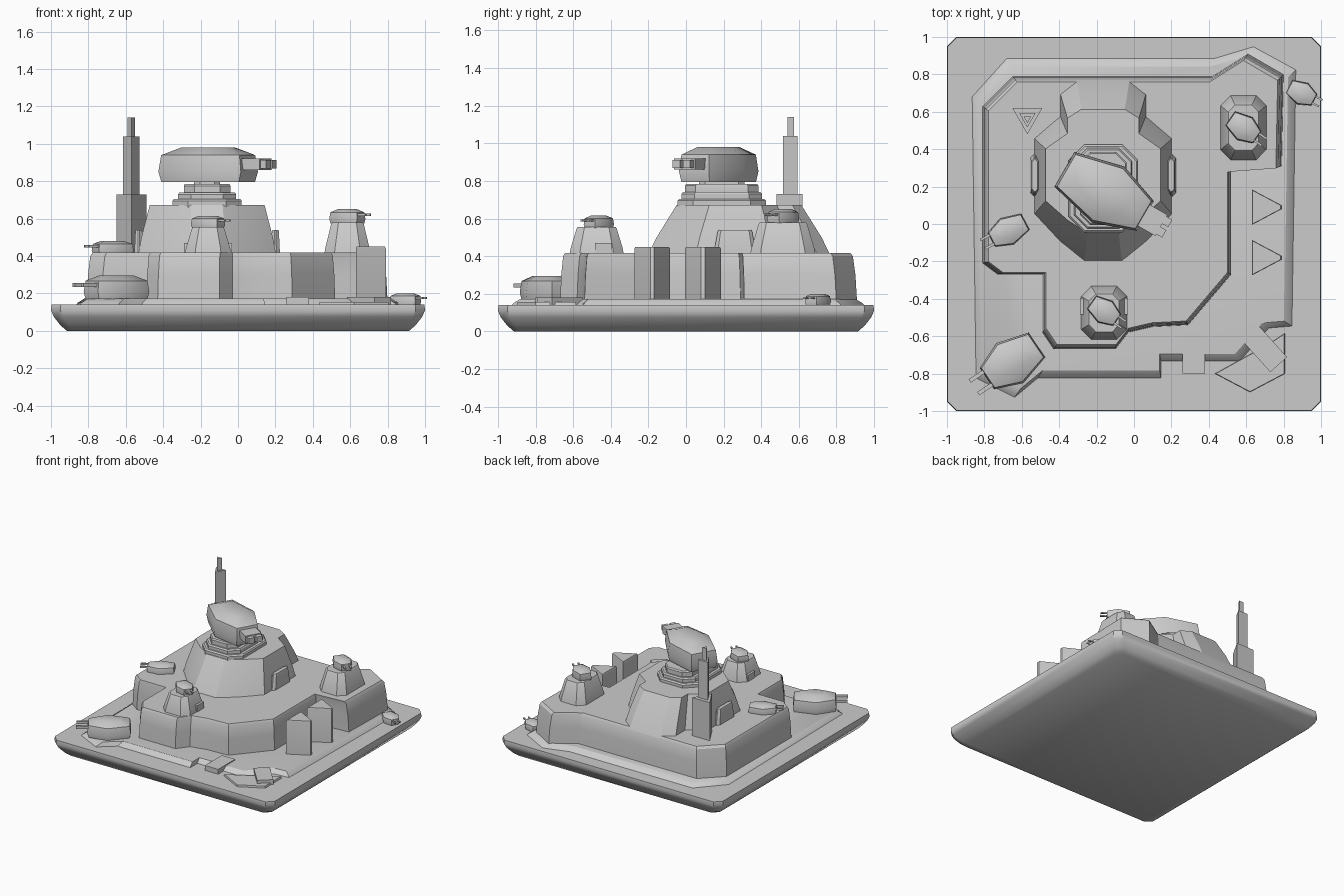
import bpy, bmesh, math
from mathutils import Vector, Matrix

cube = bpy.data.objects.get("Cube")
if cube:
    bpy.data.objects.remove(cube, do_unlink=True)

grey = bpy.data.materials.new("plain grey")
grey.use_nodes = True
tone = (0.6, 0.6, 0.6, 1)
grey.diffuse_color = tone
grey.node_tree.nodes["Principled BSDF"].inputs["Base Color"].default_value = tone


def loft(name, outline, centre, levels, turn=0.0, smooth=30):
    """Stack scaled copies of an outline: levels are (z, x scale, y scale)."""
    bm = bmesh.new()
    spin = Matrix.Rotation(turn, 3, 'Z')
    rings = []
    for z, sx, sy in levels:
        ring = []
        for x, y in outline:
            p = spin @ Vector((x * sx, y * sy, z))
            ring.append(bm.verts.new((p.x + centre[0], p.y + centre[1], p.z)))
        rings.append(ring)
    n = len(outline)
    for low, high in zip(rings, rings[1:]):
        for i in range(n):
            j = (i + 1) % n
            bm.faces.new((low[i], low[j], high[j], high[i]))
    bm.faces.new(rings[0][::-1])
    bm.faces.new(rings[-1])
    bmesh.ops.recalc_face_normals(bm, faces=bm.faces)
    mesh = bpy.data.meshes.new(name)
    bm.to_mesh(mesh)
    bm.free()
    mesh.materials.append(grey)
    obj = bpy.data.objects.new(name, mesh)
    bpy.context.collection.objects.link(obj)
    bpy.ops.object.select_all(action='DESELECT')
    obj.select_set(True)
    bpy.context.view_layer.objects.active = obj
    bpy.ops.object.shade_smooth_by_angle(angle=math.radians(smooth))
    return obj


def chamfered(hx, hy, c):
    """Rectangle outline with cut corners."""
    return [(-hx + c, -hy), (hx - c, -hy), (hx, -hy + c), (hx, hy - c),
            (hx - c, hy), (-hx + c, hy), (-hx, hy - c), (-hx, -hy + c)]


def box(name, centre, size, z0, z1, turn=0.0):
    hx, hy = size[0] / 2, size[1] / 2
    return loft(name, [(-hx, -hy), (hx, -hy), (hx, hy), (-hx, hy)], centre,
                [(z0, 1, 1), (z1, 1, 1)], turn)


def turret_head(name, centre, size, width, z0, z1, degrees):
    """Six-sided gun house, facing local +x, with a sloping roof."""
    turn = math.radians(degrees)
    side = [(1, -.36), (1, .36), (.1, .68), (-.96, .42), (-.96, -.42), (.1, -.68)]
    outline = [(x * size, y * size * width) for x, y in side]
    h = z1 - z0
    return loft(name, outline, centre,
                [(z0, .94, .94), (z0 + h * .3, 1, 1), (z0 + h * .78, .95, .92), (z1, .55, .5)],
                turn, 40)


def twin_guns(name, centre, start, length, gap, thick, z, degrees):
    turn = math.radians(degrees)
    ahead = start + length / 2
    for label, side in (("left", 1), ("right", -1)):
        x = centre[0] + math.cos(turn) * ahead - math.sin(turn) * gap * side
        y = centre[1] + math.sin(turn) * ahead + math.cos(turn) * gap * side
        box(f"{label}_{name}", (x, y), (length, thick), z - thick / 2, z + thick / 2, turn)


# Base slab and low deck
loft("base_slab", chamfered(1, 1, .05), (0, 0),
     [(0, .915, .915), (.03, .95, .95), (.075, .985, .985), (.11, 1, 1), (.14, .997, .997)], smooth=40)
deck = [(-.82, -.8), (-.62, -.9), (-.5, -.8), (.14, -.8), (.14, -.71), (.55, -.71),
        (.7, -.54), (.82, -.53), (.84, .8), (.62, .92), (.42, .86), (-.66, .86), (-.84, .66)]
loft("deck", deck, (0, 0), [(.13, 1.04, 1.04), (.15, 1.02, 1.02), (.172, .98, .98)])
box("straight_ramp", (.32, -.69), (.12, .22), .13, .18)
box("angled_ramp", (.7, -.67), (.12, .22), .13, .18, math.radians(42))
loft("corner_apron", [(-.19, 0), (0, -.1), (.19, 0), (.19, .22), (.1, .16)], (.62, -.8),
     [(.13, 1, 1), (.155, .96, .96)])

# Raised plateau
plateau = [(-.81, -.21), (-.73, -.27), (-.49, -.27), (-.49, -.58), (-.43, -.67), (-.1, -.67),
           (-.03, -.58), (.1, -.55), (.29, -.54), (.52, -.27), (.52, .29), (.79, .31),
           (.8, .8), (.61, .91), (.42, .79), (-.65, .79), (-.81, .63)]
loft("plateau", plateau, (0, 0), [(.15, 1, 1), (.3, .99, .99), (.4, .975, .975), (.418, .96, .96)])

# Main tower with a rear lobe
half = [(.1, -.485), (.23, -.38), (.37, -.23), (.37, .18), (.23, .3), (.23, .42), (.14, .49)]
tower = half + [(-x, y) for x, y in reversed(half)]
loft("tower", tower, (-.165, .28), [(.4, 1, 1), (.5, .95, .9), (.672, .83, .68)], smooth=20)
for label, x in (("right", -.53), ("left", .2)):
    loft(f"{label}_tower_panel", chamfered(.025, .115, .02), (x, .26),
         [(.4, 1, 1), (.53, .75, .8), (.54, .6, .75)])

# Stepped neck rings
for i, (hx, hy, z0, z1) in enumerate([(.185, .235, .66, .705), (.155, .215, .7, .74),
                                      (.125, .195, .74, .785), (.07, .12, .78, .81)]):
    loft(f"neck_ring_{i + 1}", chamfered(hx, hy, hx * .45), (-.165, .19),
         [(z0, 1, 1), (z1 - .01, 1, 1), (z1, .96, .96)])

# Main turret head with its gun
main = (-.16, .17)
turret_head("main_turret_head", main, .255, 1, .795, .98, -30)
turn = math.radians(-30)
box("main_gun_mount", (.09, .025), (.13, .13), .86, .92, turn)
twin_guns("main_gun_barrel", main, .28, .11, .032, .045, .89, -30)

# Pedestals for the small turrets
for name, c, hx, hy, z in (("front", (-.16, -.475), .125, .145, .555),
                           ("rear", (.585, .515), .125, .175, .58)):
    loft(f"{name}_pedestal", chamfered(hx, hy, .055), c,
         [(.4, 1, 1), (.44, .95, .96), (z - .01, .7, .74), (z, .64, .7)])
for label, x in (("right", -.27), ("left", -.05)):
    box(f"{label}_pedestal_step", (x, -.44), (.035, .09), .4, .47)

# Small turrets: position, size, width, bottom, top, heading
small = [("front_turret", (-.16, -.465), .085, 1.2, .55, .615, -35),
         ("rear_turret", (.585, .515), .09, 1.2, .575, .65, -35),
         ("side_turret", (-.67, -.035), .105, 1.1, .41, .48, 208),
         ("corner_turret", (-.65, -.735), .165, 1.15, .17, .295, 214),
         ("outer_turret", (.895, .7), .078, 1.2, .14, .2, -28)]
for name, c, size, width, z0, z1, heading in small:
    turret_head(name, c, size, width, z0, z1, heading)
    twin_guns(f"{name}_gun", c, size * .7, size * .8, size * .25, size * .13,
              z0 + (z1 - z0) * .6, heading)

# Three-sided mast in telescoping sections
triangle = [(-.08, .06), (0, -.08), (.08, .06)]
for name, s, z0, z1 in (("mast_base", 1, .4, .73), ("mast_middle", .55, .72, 1.04),
                        ("mast_tip", .25, 1.03, 1.14)):
    loft(name, triangle, (-.57, .56), [(z0, s, s), (z1, s, s)])

# Three-sided pylons on the deck
for name, y in (("front_pylon", -.18), ("rear_pylon", .09)):
    loft(name, [(-.07, -.095), (.09, -.01), (.09, .01), (-.07, .095)], (.7, y),
         [(.15, 1, 1), (.44, 1, 1), (.45, .94, .94)])
